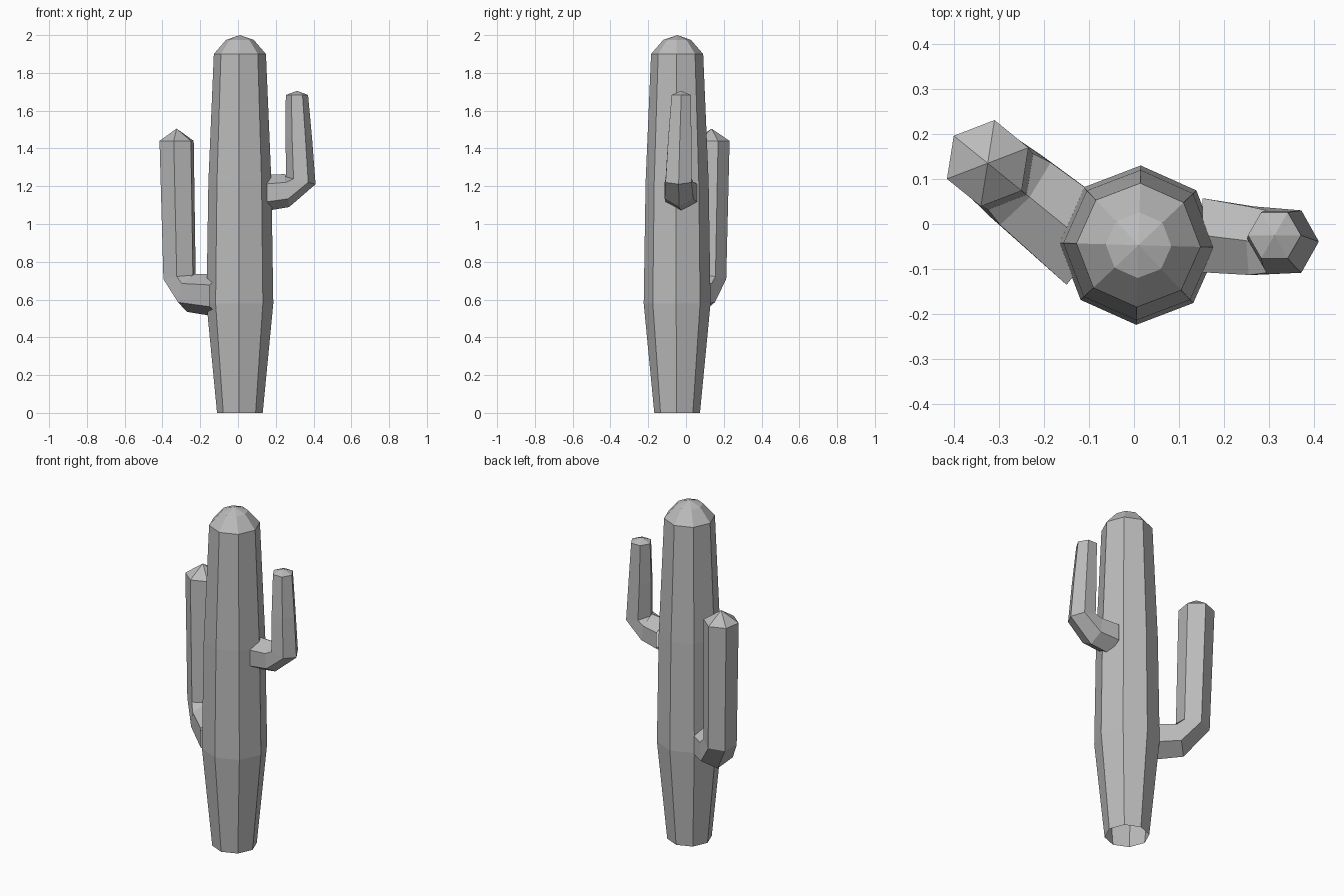
import bpy, bmesh
from math import sin, cos, radians, tau
from mathutils import Vector

cube = bpy.data.objects.get("Cube")
if cube:
    bpy.data.objects.remove(cube, do_unlink=True)

# Single flat colour
grey = bpy.data.materials.new("plain_grey")
grey.use_nodes = True
colour = (0.5, 0.5, 0.5, 1)
grey.diffuse_color = colour
grey.node_tree.nodes["Principled BSDF"].inputs["Base Color"].default_value = colour


def tube(name, sides, origin, heading, rings, tip):
    """Skin tilted rings (along, across, height, radius, tilt) and close with a tip."""
    a = radians(heading)
    ahead = Vector((cos(a), sin(a), 0))
    across = Vector((-sin(a), cos(a), 0))
    up = Vector((0, 0, 1))
    base = Vector((*origin, 0))
    bm = bmesh.new()
    loops = []
    for along, side, height, radius, tilt in rings:
        t = radians(tilt)
        u = ahead * cos(t) + up * sin(t)
        centre = base + ahead * along + across * side + up * height
        loops.append([bm.verts.new(centre + radius * (u * cos(tau * i / sides)
                                                      + across * sin(tau * i / sides)))
                      for i in range(sides)])
    for low, high in zip(loops, loops[1:]):
        for i in range(sides):
            j = (i + 1) % sides
            bm.faces.new((low[i], low[j], high[j], high[i]))
    apex = bm.verts.new(base + ahead * tip[0] + across * tip[1] + up * tip[2])
    for i in range(sides):
        bm.faces.new((loops[-1][i], loops[-1][(i + 1) % sides], apex))
    bmesh.ops.recalc_face_normals(bm, faces=bm.faces)
    mesh = bpy.data.meshes.new(name)
    bm.to_mesh(mesh)
    bm.free()
    mesh.materials.append(grey)
    obj = bpy.data.objects.new(name, mesh)
    bpy.context.collection.objects.link(obj)
    return obj


# Eight-sided trunk, open underneath, with a domed top
tube("trunk", 8, (0.01, -0.047), -1.6,
     [(0, 0, 0, 0.121, 0), (0, 0, 0.58, 0.177, 0), (0, 0, 1.22, 0.167, 0),
      (0, 0, 1.9, 0.138, 0), (0, 0, 1.975, 0.073, 0)], (0, 0, 2.0))

# Low thick arm: root, elbow, upright, pointed end
tube("right_arm", 6, (-0.325, 0.135), -39,
     [(0.306, 0, 0.62, 0.115, 90), (0.095, 0, 0.635, 0.103, 76),
      (0.02, 0, 0.715, 0.092, 9), (0, 0, 1.44, 0.097, 0)], (0, 0, 1.505))

# High slim arm, tapering towards its end
tube("left_arm", 6, (0.312, -0.025), 180,
     [(0.16, 0, 1.165, 0.095, 90), (0.052, 0.012, 1.177, 0.088, 83),
      (-0.021, 0.014, 1.23, 0.08, 14), (-0.01, 0.008, 1.45, 0.071, 4),
      (0, 0, 1.683, 0.059, 0)], (0, 0, 1.705))
